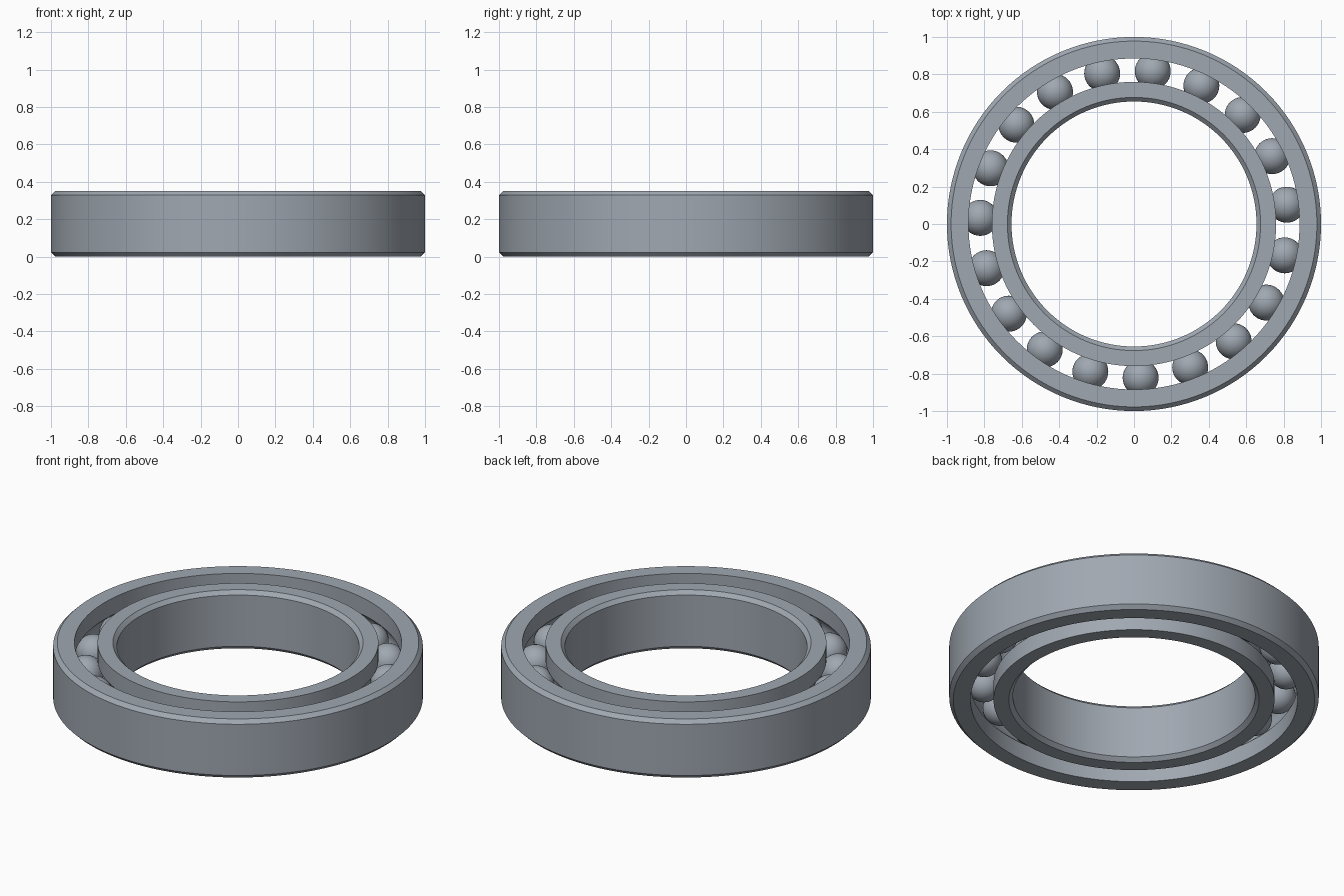
import bpy, bmesh, math
from mathutils import Matrix, Vector

cube = bpy.data.objects.get("Cube")
if cube:
    bpy.data.objects.remove(cube)

HEIGHT, CHAMFER = 0.35, 0.022
MID = HEIGHT / 2
PITCH, BALL_R, GROOVE_R = 0.823, 0.096, 0.097
BALLS, PHASE = 19, math.radians(7.2)
SEGMENTS = 128

steel = bpy.data.materials.new("steel grey")
steel.use_nodes = True
colour = (0.35, 0.39, 0.44, 1)
steel.diffuse_color = colour
steel.node_tree.nodes["Principled BSDF"].inputs["Base Color"].default_value = colour


def finish(bm, name):
    """Turn a bmesh into a smooth steel object."""
    bmesh.ops.recalc_face_normals(bm, faces=bm.faces)
    mesh = bpy.data.meshes.new(name)
    bm.to_mesh(mesh)
    bm.free()
    mesh.materials.append(steel)
    obj = bpy.data.objects.new(name, mesh)
    bpy.context.collection.objects.link(obj)
    bpy.ops.object.select_all(action="DESELECT")
    obj.select_set(True)
    bpy.context.view_layer.objects.active = obj
    bpy.ops.object.shade_smooth_by_angle(angle=math.radians(30))
    return obj


def race(name, plain_r, groove_r):
    """Ring with a chamfered plain wall and a ball groove in the other wall."""
    side = 1 if groove_r > plain_r else -1
    profile = [(groove_r, 0), (plain_r + side * CHAMFER, 0), (plain_r, CHAMFER),
               (plain_r, HEIGHT - CHAMFER), (plain_r + side * CHAMFER, HEIGHT),
               (groove_r, HEIGHT)]
    # Arc of the groove, from its upper edge to its lower edge
    half = math.acos(abs(PITCH - groove_r) / GROOVE_R)
    for i in range(13):
        a = half * (1 - i / 6)
        profile.append((PITCH - side * GROOVE_R * math.cos(a),
                        MID + GROOVE_R * math.sin(a)))
    bm = bmesh.new()
    verts = [bm.verts.new((r, 0, z)) for r, z in profile]
    edges = [bm.edges.new((v, verts[i - 1])) for i, v in enumerate(verts)]
    bmesh.ops.spin(bm, geom=verts + edges, cent=(0, 0, 0), axis=(0, 0, 1),
                   angle=math.tau, steps=SEGMENTS)
    bmesh.ops.remove_doubles(bm, verts=bm.verts, dist=1e-4)
    return finish(bm, name)


race("outer_ring", 1.0, 0.885)
race("inner_ring", 0.655, 0.76)

# Rolling balls, evenly spaced between the two rings
bm = bmesh.new()
for i in range(BALLS):
    a = PHASE + math.tau * i / BALLS
    centre = Vector((PITCH * math.cos(a), PITCH * math.sin(a), MID))
    bmesh.ops.create_uvsphere(bm, u_segments=40, v_segments=20, radius=BALL_R,
                              matrix=Matrix.Translation(centre))
finish(bm, "balls")
